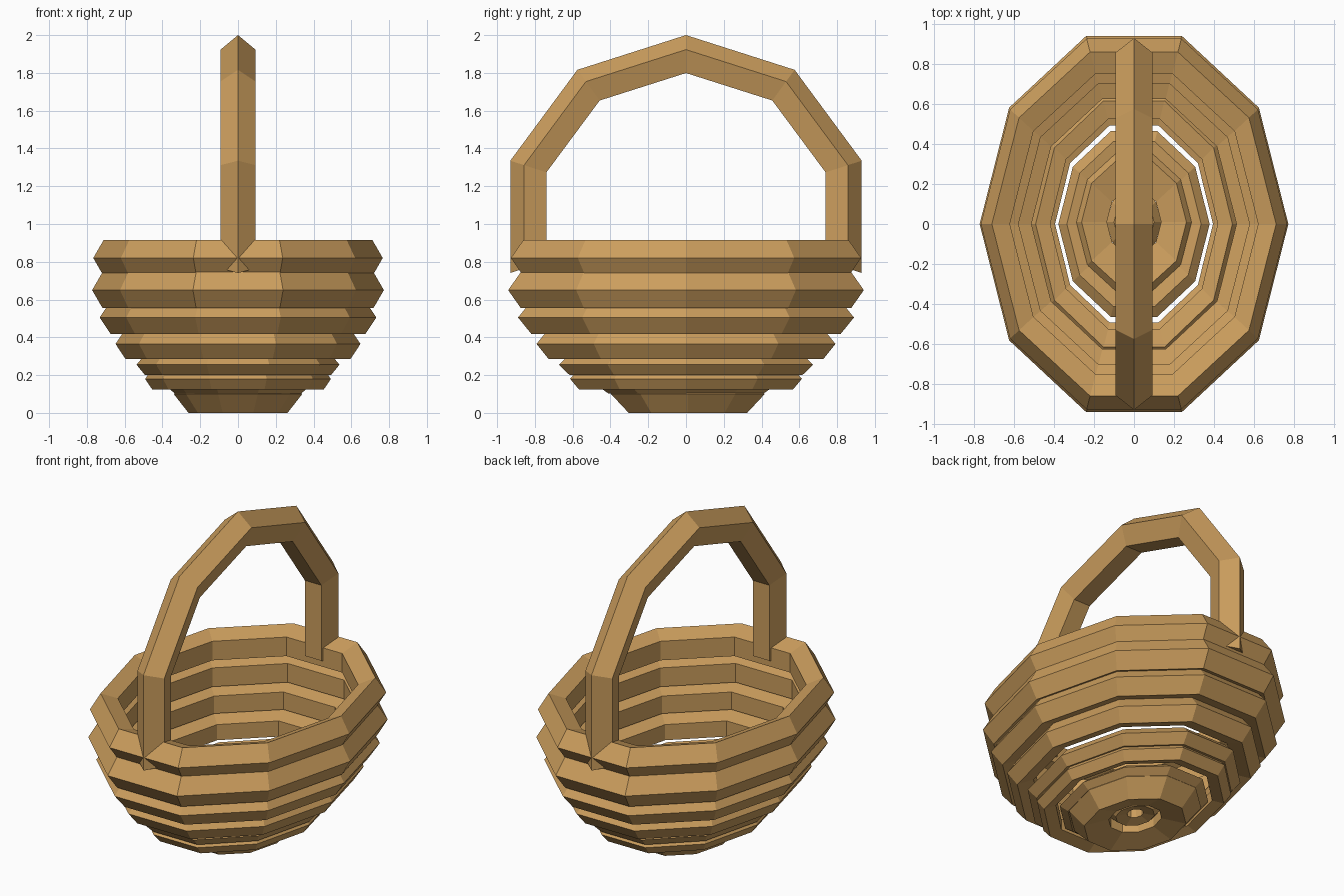
import bpy, bmesh
from math import sin, cos, tau, radians

cube = bpy.data.objects.get("Cube")
if cube:
    bpy.data.objects.remove(cube)

SEGMENTS = 10   # steps around each coil
SIDES = 5       # pentagonal strand, one corner pointing outwards

wicker = bpy.data.materials.new("wicker_brown")
wicker.use_nodes = True
colour = (0.6, 0.34, 0.11, 1)
wicker.diffuse_color = colour
bsdf = wicker.node_tree.nodes["Principled BSDF"]
bsdf.inputs["Base Color"].default_value = colour
bsdf.inputs["Roughness"].default_value = 0.8


def sweep(name, angles, place, closed):
    """Sweep the pentagon through the angles; place(angle, out, side) gives each point."""
    bm = bmesh.new()
    loops = []
    for a in angles:
        corners = [tau * i / SIDES for i in range(SIDES)]
        loops.append([bm.verts.new(place(a, cos(c), sin(c))) for c in corners])
    pairs = list(zip(loops, loops[1:]))
    if closed:
        pairs.append((loops[-1], loops[0]))
    else:
        bm.faces.new(loops[0])
        bm.faces.new(loops[-1])
    for a, b in pairs:
        for i in range(SIDES):
            j = (i + 1) % SIDES
            bm.faces.new((a[i], a[j], b[j], b[i]))
    bmesh.ops.recalc_face_normals(bm, faces=bm.faces)
    mesh = bpy.data.meshes.new(name)
    bm.to_mesh(mesh)
    bm.free()
    mesh.materials.append(wicker)
    obj = bpy.data.objects.new(name, mesh)
    bpy.context.collection.objects.link(obj)
    return obj


def coil(name, z, outer, squash, thick, height, y=0):
    """Horizontal oval ring: outer is its long radius, squash narrows it in x."""
    def place(a, out, side):
        r = outer - thick + thick * out
        return (r * squash * cos(a), y + r * sin(a), z + height * side)
    sweep(name, [tau * i / SEGMENTS for i in range(SEGMENTS)], place, True)


# Basket body: stacked coils from rim to base
coil("rim_coil", 0.82, 0.975, 0.786, 0.102, 0.101)
coil("upper_coil", 0.65, 0.99, 0.78, 0.102, 0.1)
coil("upper_middle_coil", 0.505, 0.935, 0.783, 0.109, 0.093)
coil("middle_coil", 0.365, 0.832, 0.779, 0.096, 0.083)
coil("lower_middle_coil", 0.255, 0.707, 0.76, 0.086, 0.058)
coil("lower_coil", 0.18, 0.645, 0.762, 0.07, 0.058)
coil("bottom_coil", 0.14, 0.488, 0.775, 0.079, 0.038)
coil("base_coil", 0.1, 0.428, 0.795, 0.142, 0.105, 0.01)
coil("base_centre_coil", 0.1, 0.17, 0.8, 0.065, 0.045, 0.01)


# Handle: arch from front to back, its ends sunk into the rim
def handle_point(a, out, side):
    inset = 0.111 * (1 - out)
    return (0.097 * side, (0.978 - inset) * cos(a), 1.038 + (0.962 - inset) * sin(a))


sweep("handle", [radians(-18 + 36 * i) for i in range(7)], handle_point, False)
